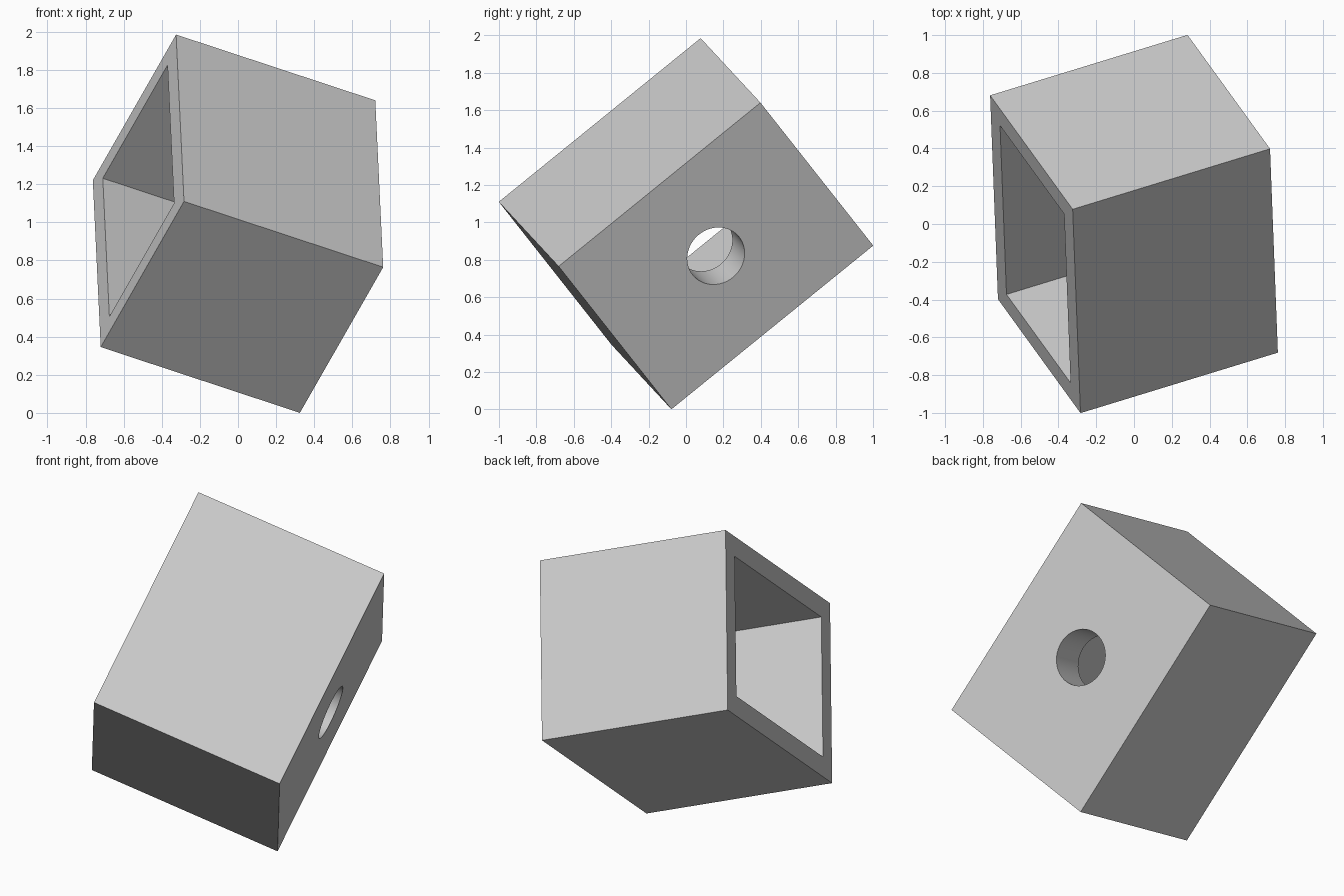
import bpy
from mathutils import Matrix, Vector

default = bpy.data.objects.get("Cube")
if default:
    bpy.data.objects.remove(default, do_unlink=True)

LENGTH, DEPTH, HEIGHT = 1.146, 1.39, 1.067   # local x, y, z size of the box
WALL, END_WALL, HOLE_RADIUS = 0.119, 0.235, 0.16

# Tilted frame of the box
u = Vector((1.045, 0.32, -0.345)).normalized()
v = Vector((0.04, -1.08, -0.875))
v = (v - u * v.dot(u)).normalized()
w = u.cross(v)
frame = Matrix.Translation((0, 0, 0.9925)) @ Matrix((u, v, w)).transposed().to_4x4()

grey = bpy.data.materials.new("plain grey")
grey.use_nodes = True
colour = (0.6, 0.6, 0.6, 1)
grey.diffuse_color = colour
grey.node_tree.nodes["Principled BSDF"].inputs["Base Color"].default_value = colour


def box(name, size, offset=0):
    bpy.ops.mesh.primitive_cube_add(size=1)
    obj = bpy.context.object
    obj.name = name
    obj.data.transform(Matrix.Translation((offset, 0, 0)) @ Matrix.Diagonal((*size, 1)))
    obj.data.materials.append(grey)
    obj.matrix_world = frame
    return obj


def cut(target, cutter):
    cutter.hide_render = True
    mod = target.modifiers.new(cutter.name, "BOOLEAN")
    mod.operation = "DIFFERENCE"
    mod.solver = "EXACT"
    mod.object = cutter
    bpy.context.view_layer.objects.active = target
    bpy.ops.object.modifier_apply(modifier=mod.name)
    bpy.data.objects.remove(cutter, do_unlink=True)


# Outer block
housing = box("box_housing", (LENGTH, DEPTH, HEIGHT))

# Cavity, open at one end and stopping at the thick end wall
cavity = box("cavity_cutter",
             (LENGTH, DEPTH - 2 * WALL, HEIGHT - 2 * WALL), -END_WALL)
cut(housing, cavity)

# Round hole through the middle of the end wall
bpy.ops.mesh.primitive_cylinder_add(vertices=64, radius=HOLE_RADIUS, depth=2 * END_WALL + 0.1)
hole = bpy.context.object
hole.name = "hole_cutter"
hole.data.materials.append(grey)
hole.data.transform(Matrix.Translation((LENGTH / 2, 0, 0)) @ Matrix.Rotation(1.5707963, 4, "Y"))
hole.matrix_world = frame
cut(housing, hole)

# Smooth bore, crisp box edges
bpy.ops.object.select_all(action="DESELECT")
housing.select_set(True)
bpy.context.view_layer.objects.active = housing
bpy.ops.object.shade_smooth_by_angle()
